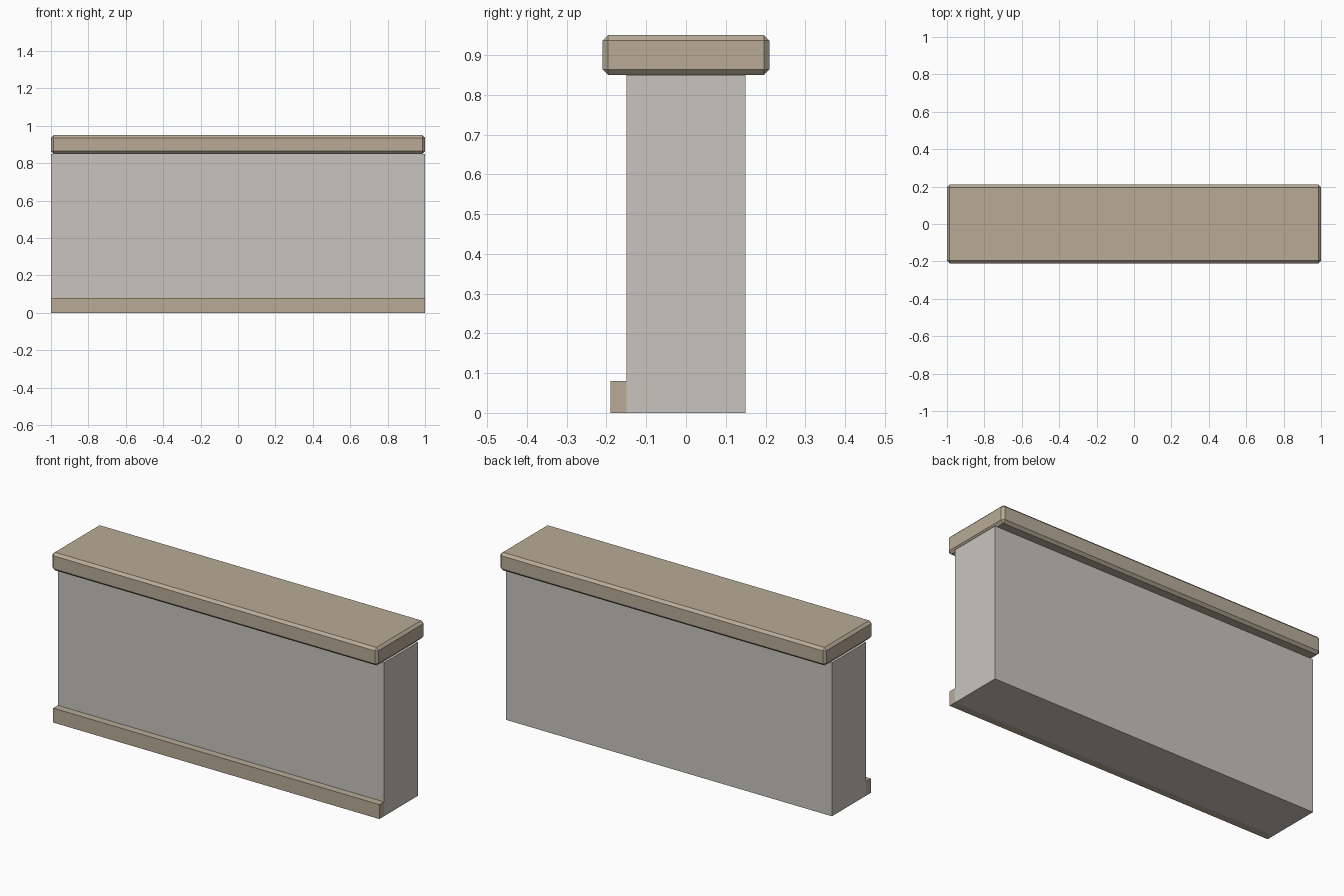
import bpy

if "Cube" in bpy.data.objects:
    bpy.data.objects.remove(bpy.data.objects["Cube"])


def make_material(name, color):
    mat = bpy.data.materials.new(name)
    mat.diffuse_color = (*color, 1.0)
    mat.use_nodes = True
    mat.node_tree.nodes["Principled BSDF"].inputs["Base Color"].default_value = mat.diffuse_color
    return mat


def box(name, lo, hi, mat, bevel=0.0):
    centre = [(a + b) / 2 for a, b in zip(lo, hi)]
    bpy.ops.mesh.primitive_cube_add(size=1, location=centre)
    obj = bpy.context.object
    obj.name = name
    obj.scale = [b - a for a, b in zip(lo, hi)]
    bpy.ops.object.transform_apply(location=True, rotation=False, scale=True)
    obj.data.materials.append(mat)
    if bevel:
        mod = obj.modifiers.new("chamfer", 'BEVEL')
        mod.width = bevel
        mod.segments = 1
    return obj


plaster = make_material("pale grey plaster", (0.58, 0.56, 0.52))
stone = make_material("tan stone", (0.48, 0.41, 0.31))

# Low wall body
box("wall_body", (-1, -0.15, 0), (1, 0.15, 0.85), plaster)
# Chamfered coping on top
box("wall_cap", (-1, -0.21, 0.85), (1, 0.21, 0.95), stone, bevel=0.014)
# Skirting along the front only
box("front_skirting", (-1, -0.19, 0), (1, -0.15, 0.08), stone)
